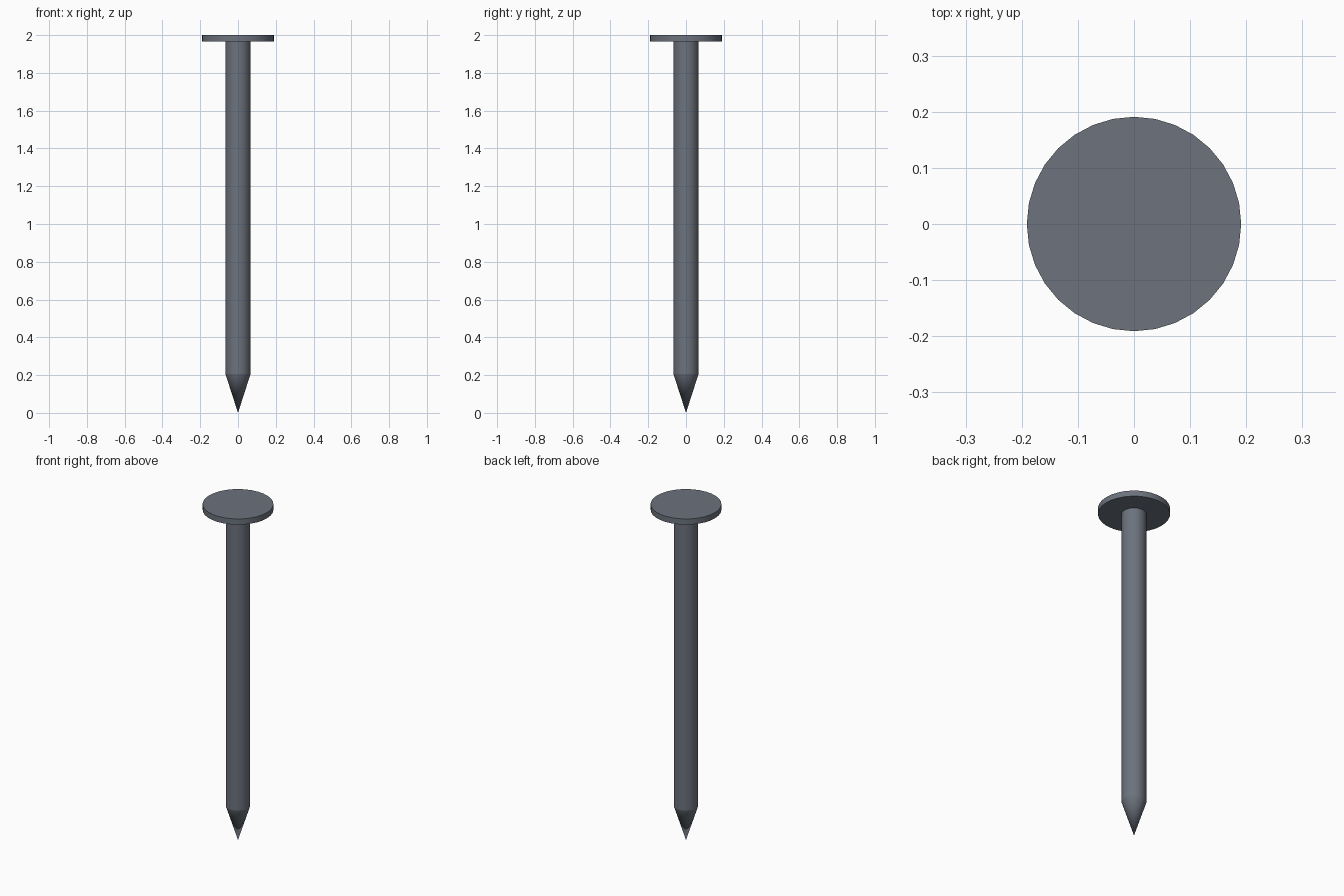
import bpy
from math import radians

if "Cube" in bpy.data.objects:
    bpy.data.objects.remove(bpy.data.objects["Cube"])

SIDES = 32
SHAFT_R, HEAD_R = 0.066, 0.191
TIP_Z, HEAD_Z, TOP_Z = 0.205, 1.966, 2.0

steel = bpy.data.materials.new("dark_steel")
steel.diffuse_color = (0.15, 0.17, 0.205, 1)
steel.use_nodes = True
steel.node_tree.nodes["Principled BSDF"].inputs["Base Color"].default_value = steel.diffuse_color


def round_part(name, r_bottom, r_top, z0, z1, caps):
    bpy.ops.mesh.primitive_cone_add(
        vertices=SIDES, radius1=r_bottom, radius2=r_top, depth=z1 - z0,
        end_fill_type=caps, location=(0, 0, (z0 + z1) / 2))
    ob = bpy.context.object
    ob.name = name
    ob.data.materials.append(steel)
    bpy.ops.object.shade_smooth_by_angle(angle=radians(30))
    return ob


# Flat disc head
round_part("head", HEAD_R, HEAD_R, HEAD_Z, TOP_Z, 'NGON')
# Straight shaft, open where it meets the head and point
round_part("shaft", SHAFT_R, SHAFT_R, TIP_Z, HEAD_Z, 'NOTHING')
# Tapered point, narrow end down
round_part("point", 0, SHAFT_R, 0, TIP_Z, 'NOTHING')
